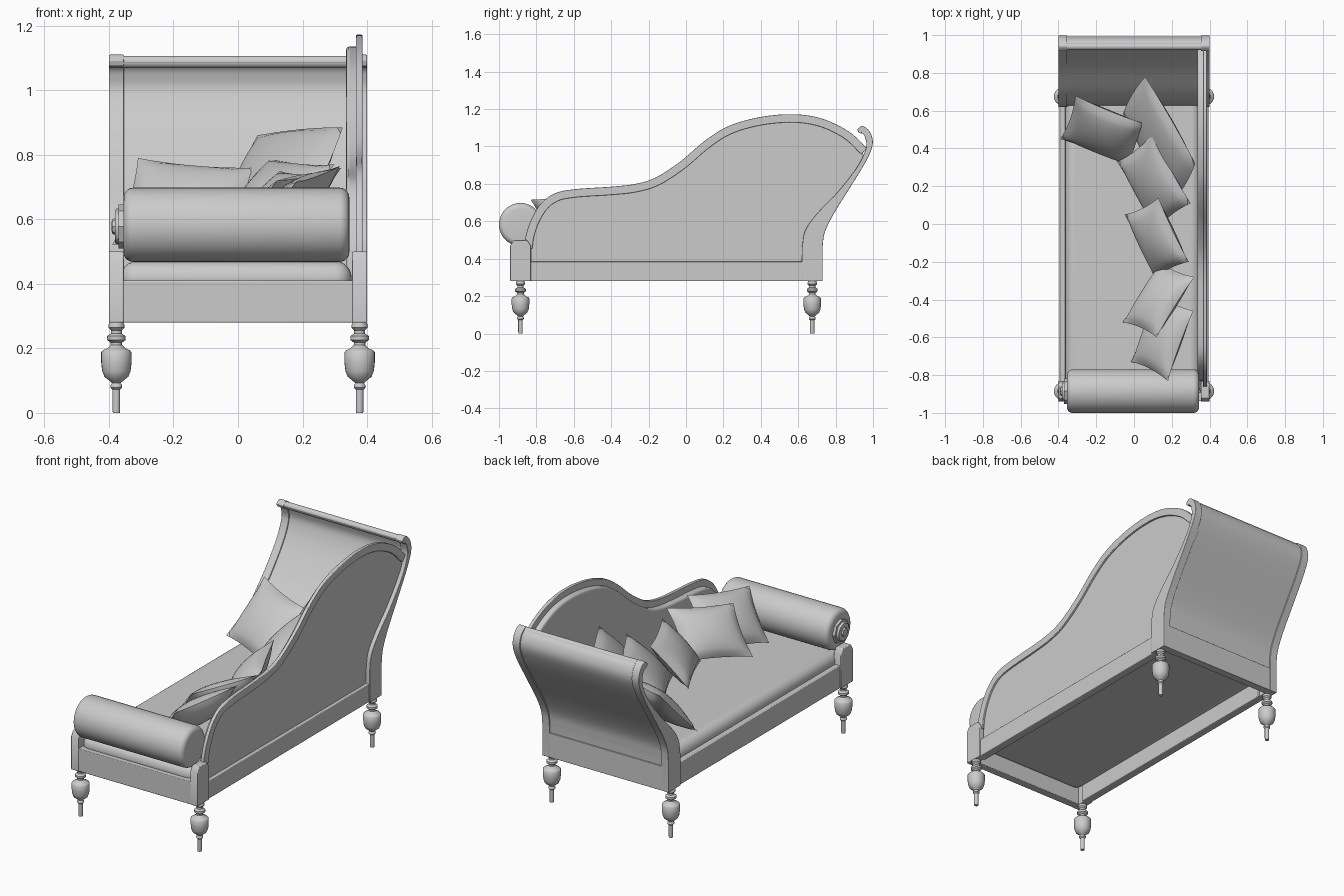
import bpy, bmesh, math
from mathutils import Vector

cube = bpy.data.objects.get("Cube")
if cube:
    bpy.data.objects.remove(cube, do_unlink=True)

grey = bpy.data.materials.new("plain_grey")
grey.use_nodes = True
grey.diffuse_color = (0.6, 0.6, 0.6, 1)
grey.node_tree.nodes["Principled BSDF"].inputs["Base Color"].default_value = (0.6, 0.6, 0.6, 1)


def finish(name, bm, bevel=0, segments=3):
    bmesh.ops.recalc_face_normals(bm, faces=bm.faces)
    mesh = bpy.data.meshes.new(name)
    bm.to_mesh(mesh)
    bm.free()
    ob = bpy.data.objects.new(name, mesh)
    bpy.context.collection.objects.link(ob)
    mesh.materials.append(grey)
    bpy.ops.object.select_all(action='DESELECT')
    ob.select_set(True)
    bpy.context.view_layer.objects.active = ob
    if bevel:
        mod = ob.modifiers.new("Bevel", 'BEVEL')
        mod.width, mod.segments = bevel, segments
        mod.limit_method, mod.angle_limit = 'ANGLE', math.radians(40)
    bpy.ops.object.shade_smooth_by_angle(angle=math.radians(40))


def box(name, x, y, z, bevel=0, segments=3):
    bm = bmesh.new()
    bmesh.ops.create_cube(bm, size=1)
    for v in bm.verts:
        v.co = [(a + b) / 2 + c * (b - a) for (a, b), c in zip((x, y, z), v.co)]
    finish(name, bm, bevel, segments)


def spline(points, steps=6):
    """Smooth curve through 2D points."""
    p = [Vector(q) for q in points]
    p = [2 * p[0] - p[1]] + p + [2 * p[-1] - p[-2]]
    out = []
    for a, b, c, d in zip(p, p[1:], p[2:], p[3:]):
        for i in range(steps):
            t = i / steps
            out.append(0.5 * (2 * b + (c - a) * t + (2 * a - 5 * b + 4 * c - d) * t * t
                              + (3 * b - a - 3 * c + d) * t ** 3))
    return out + [p[-2]]


def offset(curve, dist):
    """Shift a curve to its right-hand side."""
    out = []
    for i, p in enumerate(curve):
        t = (curve[min(i + 1, len(curve) - 1)] - curve[max(i - 1, 0)]).normalized()
        out.append(p + Vector((t.y, -t.x)) * dist)
    return out


def extrude(name, outline, x0, x1, bevel=0):
    """Side outline (y, z) extruded along x."""
    bm = bmesh.new()
    face = bm.faces.new([bm.verts.new((x0, p[0], p[1])) for p in outline])
    moved = bmesh.ops.extrude_face_region(bm, geom=[face])["geom"]
    bmesh.ops.translate(bm, vec=(x1 - x0, 0, 0),
                        verts=[g for g in moved if isinstance(g, bmesh.types.BMVert)])
    finish(name, bm, bevel)


def lathe(name, profile, center, axis='Z', sides=24):
    """Profile of (radius, height) turned about an axis."""
    bm = bmesh.new()
    rings = []
    for r, h in profile:
        ring = []
        for i in range(sides):
            a = math.tau * i / sides
            u, w = r * math.cos(a), r * math.sin(a)
            co = (u, w, h) if axis == 'Z' else (h, u, w)
            ring.append(bm.verts.new(Vector(co) + Vector(center)))
        rings.append(ring)
    for lo, hi in zip(rings, rings[1:]):
        for i in range(sides):
            j = (i + 1) % sides
            bm.faces.new((lo[i], lo[j], hi[j], hi[i]))
    bm.faces.new(rings[0])
    bm.faces.new(rings[-1])
    finish(name, bm)


def pillow(name, a, b, c, puff=0.06, pinch=0.07, n=14):
    """Puffed pillow: a-b is its top edge, c lies below a."""
    a, b, c = Vector(a), Vector(b), Vector(c)
    mid, eu, ev = (b + c) / 2, (b - a) / 2, (c - a) / 2
    normal = eu.cross(ev).normalized()
    bm = bmesh.new()
    for side in (1, -1):
        grid = []
        for i in range(n + 1):
            for j in range(n + 1):
                u, v = 2 * i / n - 1, 2 * j / n - 1
                h = puff * ((1 - u * u) * (1 - v * v)) ** 0.55
                pu = u * (1 - pinch * (1 - v * v))
                pv = v * (1 - pinch * (1 - u * u))
                grid.append(bm.verts.new(mid + eu * pu + ev * pv + normal * h * side))
        for i in range(n):
            for j in range(n):
                k = i * (n + 1) + j
                bm.faces.new((grid[k], grid[k + 1], grid[k + n + 2], grid[k + n + 1]))
    bmesh.ops.remove_doubles(bm, verts=bm.verts, dist=0.0001)
    finish(name, bm)


# Curves of the scrolled headboard, back and front
outer = [Vector((.73, .28))] + spline([(.73, .46), (.742, .54), (.79, .64), (.877, .78), (.962, .92),
                                      (.998, 1.01), (.985, 1.075), (.945, 1.11), (.916, 1.093)])
inner = [Vector((.62, .28))] + spline([(.62, .46), (.637, .55), (.70, .64), (.81, .755), (.915, .89),
                                      (.962, .99), (.958, 1.045), (.943, 1.07), (.922, 1.075)])

# Turned legs, front posts and headboard stiles
leg = [(.011, 0), (.012, .01), (.012, .072), (.018, .078), (.018, .086), (.013, .092),
       (.022, .1), (.037, .112), (.044, .13), (.047, .155), (.047, .188),
       (.042, .194), (.028, .2), (.018, .21), (.018, .218), (.029, .226), (.029, .238),
       (.017, .246), (.017, .256), (.025, .264), (.025, .272), (.019, .285)]
for side, sx in (("left", 1), ("right", -1)):
    x0, x1 = sorted((sx * .354, sx * .4))
    for end, y in (("front", -.885), ("rear", .675)):
        lathe(f"{end}_{side}_leg", leg, (sx * .377, y, 0))
    extrude(f"front_{side}_post",
            [(-.94, .28), (-.83, .28), (-.83, .47), (-.85, .5), (-.92, .5), (-.94, .47)],
            x0, x1, .004)
    extrude(f"headboard_{side}_stile", outer + inner[::-1], x0, x1, .003)

# Seat rails
box("front_rail", (-.37, .37), (-.938, -.89), (.28, .41), .004)
box("rear_rail", (-.36, .36), (.685, .729), (.28, .42), .002)
box("right_rail", (-.394, -.345), (-.85, .64), (.28, .41), .004)
box("left_rail", (.345, .394), (-.85, .64), (.28, .385), .004)

# Seat cushion, set above the bottom of the rails
box("seat", (-.364, .352), (-.91, .69), (.365, .47), .05, 6)

# Headboard upholstery and its top rail
back = [Vector((.722, .365))] + offset(outer[1:], -.007)
front = [Vector((.628, .365))] + offset(inner[1:], .006)
extrude("headboard_panel", back + front[::-1], -.356, .356)
lathe("top_rail", [(.019, -.398), (.019, .398)], (0, .94, 1.088), 'X')

# Curved side back: wooden edge, and padded panel within it
crest = spline([(-.865, .46), (-.855, .53), (-.825, .615), (-.775, .695), (-.7, .75), (-.59, .772),
                (-.4, .785), (-.27, .80), (-.16, .835), (-.03, .92), (.1, 1.03), (.23, 1.11),
                (.4, 1.158), (.58, 1.172), (.73, 1.148), (.87, 1.08), (.968, .99)])
extrude("side_crest_rail", crest + offset(crest, .044)[::-1], .366, .386, .003)
stile_front = [p for p in offset(inner[1:], .02) if p.y < .95][::-1]
pad = offset(crest, .036) + stile_front + [Vector((.62, .37)), Vector((-.83, .37))]
extrude("side_padding", pad, .335, .377, .012)

# Bolster with rounded ends and a stepped rosette
arc = [(.085 + .03 * math.sin(t), .03 * (1 - math.cos(t)))
       for t in [math.pi / 2 * i / 5 for i in range(6)]]
lathe("bolster", [(r, -.355 + h) for r, h in arc] + [(r, .345 - h) for r, h in arc[::-1]],
      (0, -.885, .583), 'X', 40)
lathe("rosette", [(.012, -.392), (.022, -.39), (.026, -.382), (.05, -.382), (.055, -.376),
                  (.055, -.37), (.068, -.37), (.068, -.35)], (0, -.885, .578), 'X', 8)

# Scatter pillows
pillow("headboard_pillow", (-.31, .68, .79), (.06, .53, .76), (-.39, .45, .52))
pillow("large_pillow", (.06, .78, .86), (.325, .32, .885), (-.06, .58, .59), .05, -.05)
pillow("middle_pillow", (.1, .48, .79), (.3, .11, .77), (-.09, .33, .54))
pillow("small_pillow", (.13, .14, .75), (.29, -.2, .74), (-.05, .05, .52))
pillow("lower_pillow", (.32, -.28, .76), (.12, -.6, .72), (.14, -.2, .53))
pillow("bolster_pillow", (.315, -.46, .765), (.18, -.83, .715), (.12, -.36, .53))
